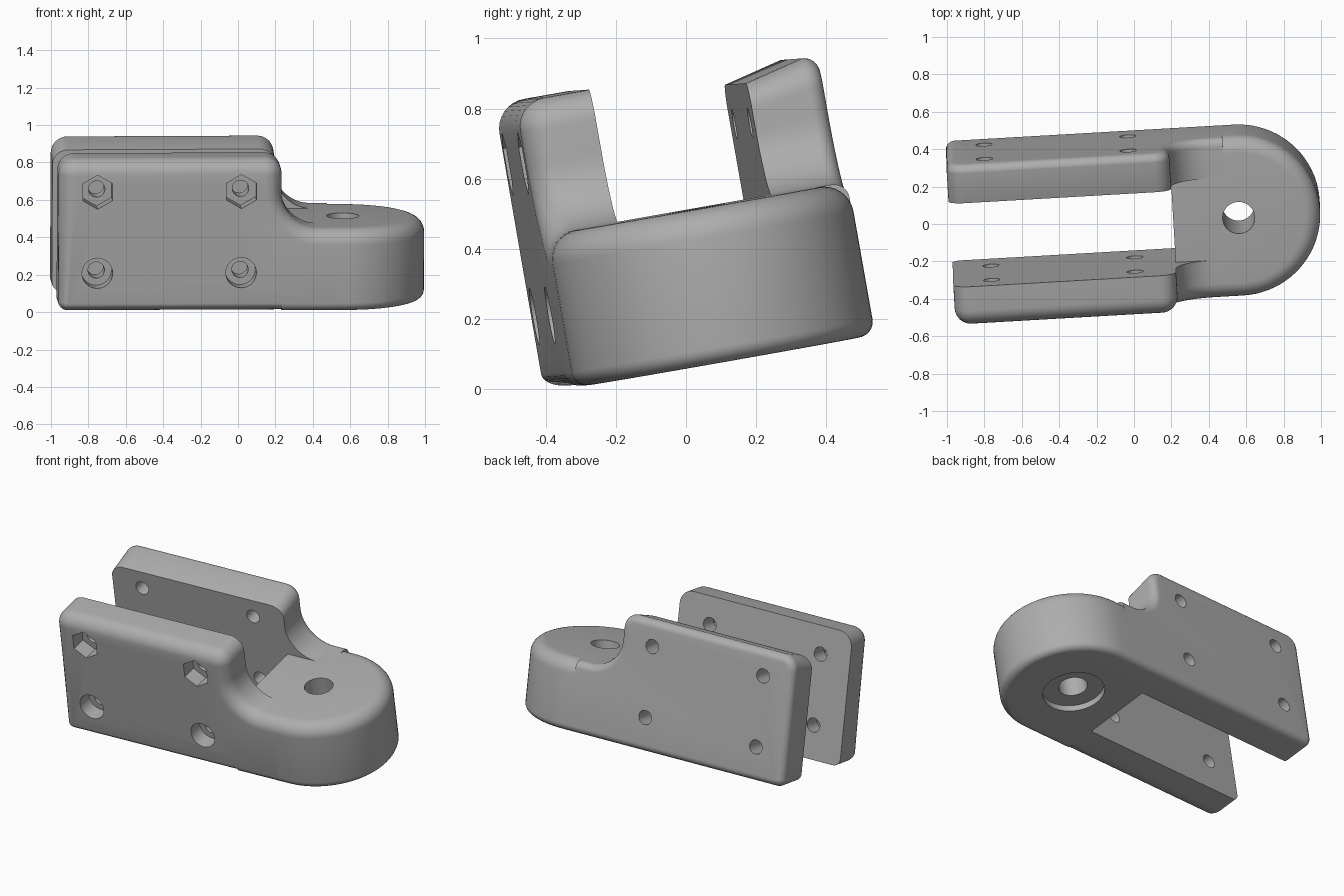
import bpy, bmesh, math
from mathutils import Matrix, Vector, Euler

if "Cube" in bpy.data.objects:
    bpy.data.objects.remove(bpy.data.objects["Cube"])

grey = bpy.data.materials.new("light grey")
grey.use_nodes = True
grey.diffuse_color = (0.42, 0.42, 0.42, 1)
grey.node_tree.nodes["Principled BSDF"].inputs["Base Color"].default_value = (0.42, 0.42, 0.42, 1)

# Overall sizes in the bracket's own frame: x length, y width, z height
BOTTOM, EYE_TOP = 0.063, 0.505
EYE_X, HALF_W, HALF_GAP = 0.563, 0.436, 0.222
BACK_END, SLOT_END = -0.98, 0.213
FILLET, LOW_FILLET = 0.085, 0.045
STEPS = 8

# The whole bracket leans and turns slightly
turn = Euler([math.radians(a) for a in (10, -0.25, 3.3)]).to_matrix().to_4x4()
PLACE = turn @ Matrix.Translation((0, 0.09, 0))


def make_object(name, bm):
    bmesh.ops.recalc_face_normals(bm, faces=bm.faces[:])
    mesh = bpy.data.meshes.new(name)
    bm.to_mesh(mesh)
    bm.free()
    mesh.materials.append(grey)
    obj = bpy.data.objects.new(name, mesh)
    bpy.context.collection.objects.link(obj)
    obj.matrix_world = PLACE
    return obj


def loft(name, rings):
    """Closed solid through rings with equal point counts."""
    bm = bmesh.new()
    loops = [[bm.verts.new(p) for p in ring] for ring in rings]
    n = len(loops[0])
    for a, b in zip(loops, loops[1:]):
        for i in range(n):
            j = (i + 1) % n
            bm.faces.new((a[i], a[j], b[j], b[i]))
    bm.faces.new(loops[0][::-1])
    bm.faces.new(loops[-1])
    return make_object(name, bm)


def arc(cx, cz, r, start, end, steps=STEPS, inward=1):
    """Arc points, each with its inward normal."""
    pts = []
    for i in range(steps + 1):
        a = math.radians(start + (end - start) * i / steps)
        d = Vector((math.cos(a), math.sin(a)))
        pts.append((Vector((cx, cz)) + d * r, -d * inward))
    return pts


def cut(target, radius, depth, centre, axis, sides=32):
    """Drill a cylinder or hexagon, centred on a point."""
    bm = bmesh.new()
    rot = Matrix.Rotation(math.pi / 2, 4, 'X') if axis == 'Y' else Matrix()
    spin = Matrix.Rotation(math.pi / 2, 4, 'Z')
    bmesh.ops.create_cone(bm, cap_ends=True, segments=sides, radius1=radius, radius2=radius,
                          depth=depth, matrix=Matrix.Translation(centre) @ rot @ spin)
    if sides == 6:
        # keep a hexagon corner pointing up
        ys = max(v.co.z for v in bm.verts) - centre[2]
        if ys < radius * 0.95:
            bmesh.ops.rotate(bm, verts=bm.verts[:], cent=centre,
                             matrix=Matrix.Rotation(math.pi / 6, 3, axis))
    cutter = make_object("cutter", bm)
    cutter.hide_render = True
    mod = target.modifiers.new("hole", 'BOOLEAN')
    mod.operation, mod.solver, mod.object = 'DIFFERENCE', 'EXACT', cutter
    bpy.context.view_layer.update()
    bpy.context.view_layer.objects.active = target
    bpy.ops.object.modifier_apply(modifier=mod.name)
    bpy.data.objects.remove(cutter)


def plate(name, side, top, fillet, drop):
    """Cheek plate with rounded outer edges, sweeping down to the eye."""
    corner, low, sweep = 0.088, 0.05, 0.2
    outline = arc(BACK_END + low, BOTTOM + low, low, 270, 180)
    outline += arc(BACK_END + corner, top - corner, corner, 180, 90)
    outline += arc(SLOT_END - corner, top - corner, corner, 90, 0)
    outline += arc(SLOT_END + sweep, EYE_TOP + sweep, sweep, 180, 270, 12, inward=-1)
    outline += [(Vector((0.5, EYE_TOP)), Vector((0, -1))),
                (Vector((0.5, BOTTOM)), Vector((0, 1)))]

    def ring(y, t, lower):
        pts = []
        for p, n in outline:
            near_floor = p.y < BOTTOM + low * 1.01
            q = p + n * t * (LOW_FILLET if near_floor else fillet)
            # the top edge can slope down towards the slot
            z = q.y - lower * max(0, (q.y - 0.6) / (top - 0.6))
            pts.append((q.x, side * y, z))
        return pts

    rings = [ring(HALF_GAP, 0, drop)]
    for i in range(STEPS + 1):
        a = math.pi / 2 * i / STEPS
        rings.append(ring(HALF_W - fillet * (1 - math.sin(a)), 1 - math.cos(a), 0))
    return loft(name, rings)


front_plate = plate("front_plate", -1, 0.89, FILLET, 0)
back_plate = plate("back_plate", 1, 0.872, 0.045, 0.042)

# Bolt holes, with hexagon pockets above and round pockets below on the front
for x in (-0.775, -0.005):
    for z, radius, sides in ((0.715, 0.092, 6), (0.275, 0.082, 32)):
        for obj, s in ((front_plate, -1), (back_plate, 1)):
            cut(obj, 0.044, 0.6, (x, s * 0.33, z), 'Y')
        cut(front_plate, radius, 0.2, (x, -HALF_W, z), 'Y', sides)


# Round eye block with filleted rim
def eye_ring(z, inset):
    r = HALF_W - inset
    pts = [(SLOT_END, -r, z)]
    pts += [(EYE_X + p.x, p.y, z) for p, n in arc(0, 0, r, -90, 90, 40)]
    return pts + [(SLOT_END, r, z)]


rings = []
for i in range(STEPS + 1):
    a = math.pi / 2 * i / STEPS
    rings.append(eye_ring(BOTTOM + LOW_FILLET * (1 - math.sin(a)), LOW_FILLET * (1 - math.cos(a))))
rings.reverse()
rings.reverse()
low_rings = [eye_ring(BOTTOM + LOW_FILLET * (1 - math.cos(math.pi / 2 * i / STEPS)),
                      LOW_FILLET * (1 - math.sin(math.pi / 2 * i / STEPS)))
             for i in range(STEPS + 1)]
top_rings = [eye_ring(EYE_TOP - FILLET * (1 - math.sin(math.pi / 2 * i / STEPS)),
                      FILLET * (1 - math.cos(math.pi / 2 * i / STEPS)))
             for i in range(STEPS + 1)]
eye_block = loft("eye_block", low_rings + top_rings)

# Pin hole and the shallow round pocket underneath
cut(eye_block, 0.086, 2, (EYE_X, 0, 0.3), 'Z', 48)
cut(eye_block, 0.185, 0.08, (EYE_X, 0, BOTTOM), 'Z', 48)

# Smooth shading with crisp edges
bpy.ops.object.select_all(action='DESELECT')
for obj in (front_plate, back_plate, eye_block):
    obj.select_set(True)
bpy.context.view_layer.objects.active = eye_block
bpy.ops.object.shade_smooth_by_angle(angle=math.radians(30))
